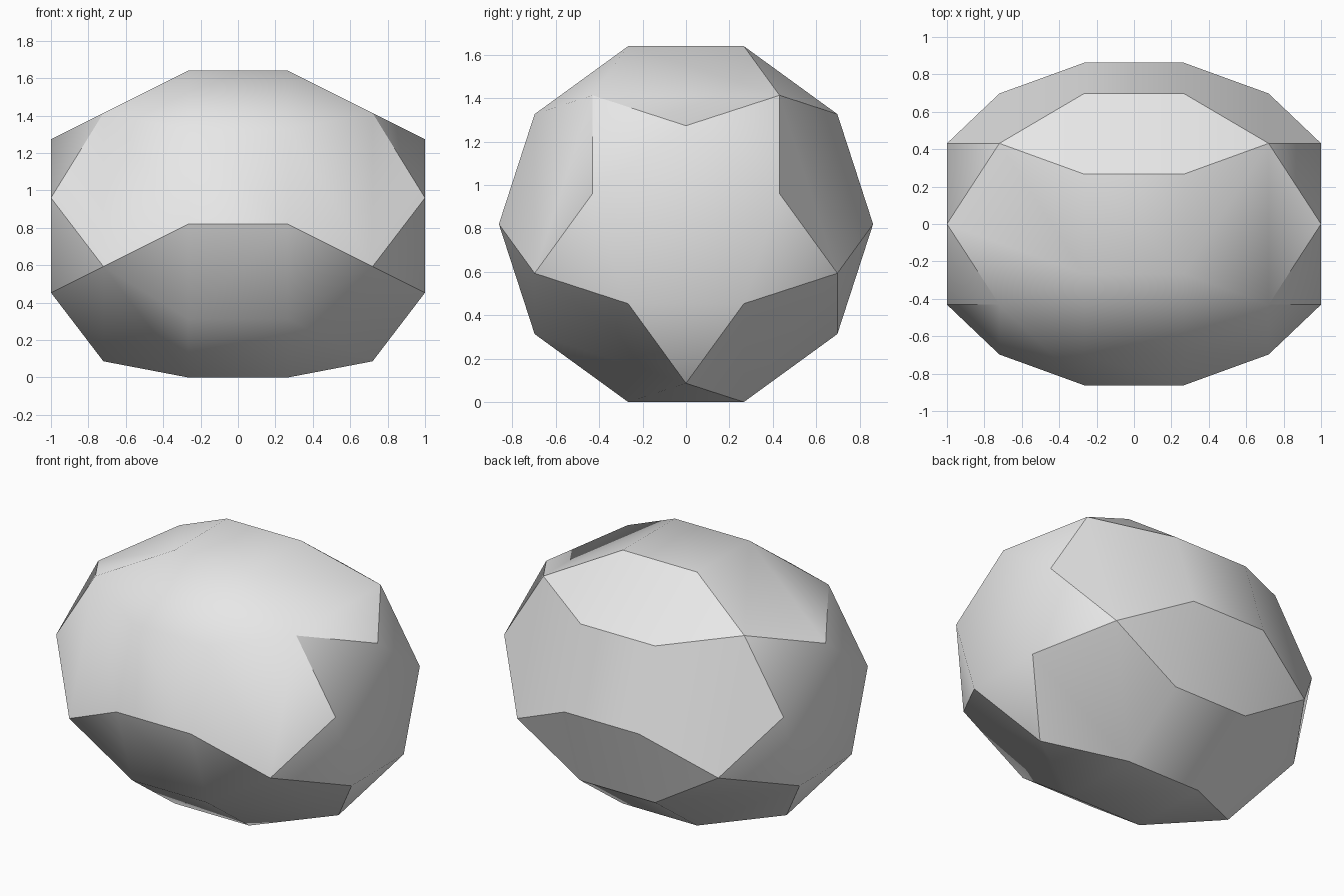
import bpy, bmesh, math

cube = bpy.data.objects.get("Cube")
if cube:
    bpy.data.objects.remove(cube, do_unlink=True)

# Proportions of an elongated birotunda lying along x, all edges equal
PHI = (1 + math.sqrt(5)) / 2
EDGE = 2 / (1 + 2 * 1.37638)
BELT_R = PHI * EDGE
CENTRE_Z = BELT_R * math.sin(math.radians(72))
BELT_X = EDGE / 2
MID_X = BELT_X + 0.85065 * EDGE
CAP_X = 1.0

# Rings: x position, radius, number of corners, first angle
rings = [
    (BELT_X, BELT_R, 10, 0),
    (MID_X, 1.37638 * EDGE, 5, 54),
    (CAP_X, 0.85065 * EDGE, 5, 90),
]

bm = bmesh.new()
for x, radius, count, start in rings:
    for i in range(count):
        a = math.radians(start + 360 * i / count)
        for side in (-1, 1):
            bm.verts.new((side * x, radius * math.cos(a),
                          CENTRE_Z + radius * math.sin(a)))

# Skin the corners, then merge coplanar triangles into squares and pentagons
bmesh.ops.convex_hull(bm, input=bm.verts[:])
bmesh.ops.dissolve_limit(bm, angle_limit=math.radians(2),
                         verts=bm.verts[:], edges=bm.edges[:])
bmesh.ops.recalc_face_normals(bm, faces=bm.faces[:])


def ring_of(v):
    return min(range(3), key=lambda i: abs(abs(v.co.x) - rings[i][0]))


def angle_of(v):
    return round(math.degrees(math.atan2(v.co.z - CENTRE_Z, v.co.y))) % 360


# Creases: around the star-shaped ends and along some belt edges
CREASED = {0, 36, 72, 180, 288, 324}
for f in bm.faces:
    f.smooth = True
for e in bm.edges:
    lo, hi = sorted(e.verts, key=ring_of)
    pair = (ring_of(lo), ring_of(hi))
    if pair == (1, 2):
        e.smooth = False
    elif pair == (0, 1) or (pair == (0, 0) and lo.co.x * hi.co.x < 0):
        e.smooth = angle_of(lo) not in CREASED

mesh = bpy.data.meshes.new("faceted_body")
bm.to_mesh(mesh)
bm.free()
body = bpy.data.objects.new("faceted_body", mesh)
bpy.context.collection.objects.link(body)

# Plain grey
grey = bpy.data.materials.new("light_grey")
grey.use_nodes = True
colour = (0.8, 0.8, 0.8, 1)
grey.diffuse_color = colour
grey.node_tree.nodes["Principled BSDF"].inputs["Base Color"].default_value = colour
mesh.materials.append(grey)
